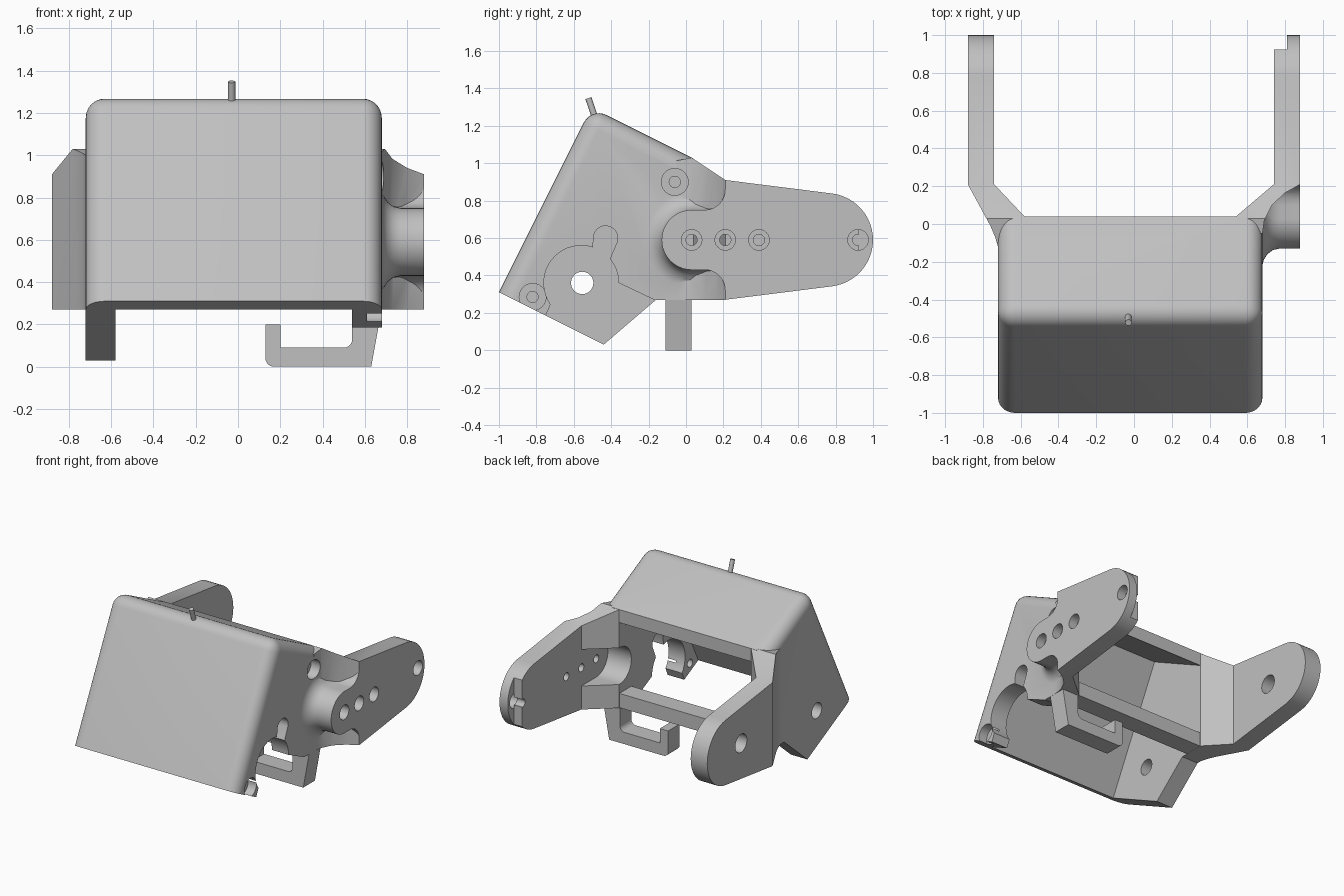
import bpy, bmesh
from math import sin, cos, radians
from mathutils import Vector

if "Cube" in bpy.data.objects:
    bpy.data.objects.remove(bpy.data.objects["Cube"])

grey = bpy.data.materials.new("plain grey")
grey.use_nodes = True
grey.diffuse_color = (0.53, 0.53, 0.53, 1)
grey.node_tree.nodes["Principled BSDF"].inputs["Base Color"].default_value = grey.diffuse_color


def arc(cu, cv, r, a0, a1, n=12):
    angles = [radians(a0 + (a1 - a0) * i / n) for i in range(n + 1)]
    return [(cu + r * cos(a), cv + r * sin(a)) for a in angles]


def loft(name, rings):
    """Skin a list of equal rings and cap both ends."""
    bm = bmesh.new()
    rows = [[bm.verts.new(p) for p in ring] for ring in rings]
    n = len(rows[0])
    for r0, r1 in zip(rows, rows[1:]):
        for i in range(n):
            j = (i + 1) % n
            bm.faces.new((r0[i], r0[j], r1[j], r1[i]))
    bm.faces.new(rows[0])
    bm.faces.new(rows[-1])
    bmesh.ops.recalc_face_normals(bm, faces=bm.faces)
    mesh = bpy.data.meshes.new(name)
    bm.to_mesh(mesh)
    bm.free()
    mesh.materials.append(grey)
    obj = bpy.data.objects.new(name, mesh)
    bpy.context.collection.objects.link(obj)
    return obj


def prism(name, pts, axis, lo, hi):
    """Extrude a 2D outline along an axis."""
    place = {"x": lambda u, v, w: (w, u, v),
             "y": lambda u, v, w: (u, w, v),
             "z": lambda u, v, w: (u, v, w)}[axis]
    return loft(name, [[place(u, v, w) for u, v in pts] for w in (lo, hi)])


def activate(obj):
    bpy.ops.object.select_all(action="DESELECT")
    obj.select_set(True)
    bpy.context.view_layer.objects.active = obj


def combine(obj, tool, operation):
    mod = obj.modifiers.new("join", "BOOLEAN")
    mod.operation, mod.solver, mod.object = operation, "EXACT", tool
    activate(obj)
    bpy.ops.object.modifier_apply(modifier=mod.name)
    bpy.data.objects.remove(tool)


def drill(obj, y, z, r, lo, hi):
    hole = prism("drill", arc(y, z, r, 0, 345, 23), "x", lo, hi)
    combine(obj, hole, "DIFFERENCE")


# Tilted housing with rounded front and top edges
bottom_front, apex, top_rear = (-1.0, 0.31), (-0.506, 1.298), (0.04, 1.025)
housing = prism("housing_and_arms",
                [bottom_front, apex, top_rear, (0.04, 0.27), (-0.16, 0.27), (-0.44, 0.03)],
                "x", -0.72, 0.68)
bm = bmesh.new()
bm.from_mesh(housing.data)


def corner(v):
    for i, p in enumerate((bottom_front, apex, top_rear)):
        if (Vector(p) - Vector((v.co.y, v.co.z))).length < 0.001:
            return i
    return -1


rounded = []
for e in bm.edges:
    a, b = sorted(corner(v) for v in e.verts)
    if a >= 0 and (a != b or a == 1):
        rounded.append(e)
bmesh.ops.bevel(bm, geom=rounded, offset=0.09, segments=7, profile=0.5, affect="EDGES")
bm.to_mesh(housing.data)
bm.free()

# Arms: side outline crossed with a flared plan
side = ([(-0.2, 0.27), (0.21, 0.27)] + arc(0.75, 0.59, 0.25, -83, 83, 24)
        + [(0.21, 0.91), (0.03, 1.03), (-0.12, 1.0), (-0.2, 0.95)])
right_plan = [(-0.5, -0.12), (-0.72, -0.12), (-0.735, -0.07), (-0.76, -0.01),
              (-0.88, 0.21), (-0.88, 1.1), (-0.5, 1.1)]
left_plan = [(0.46, -0.05), (0.68, -0.05), (0.69, 0.02), (0.73, 0.1),
             (0.8, 0.165), (0.88, 0.21), (0.88, 1.1), (0.46, 1.1)]
for plan, lo, hi in ((right_plan, -1, -0.4), (left_plan, 0.4, 1)):
    arm = prism("arm", side, "x", lo, hi)
    combine(arm, prism("plan", plan, "z", -0.1, 1.5), "INTERSECT")
    combine(housing, arm, "UNION")

# Filleted round boss on the left flank
rings = []
for x, d in ((0.6, 0.09), (0.68, 0.09), (0.687, 0.06), (0.706, 0.03),
             (0.735, 0.008), (0.77, 0), (0.88, 0)):
    upper = [(0.25, 0.86)] + arc(0.1, 0.86, 0.11 - d, 0, -90, 8)
    lower = [(u, 1.18 - v) for u, v in reversed(upper)]
    outline = upper + arc(0.03, 0.59, 0.16 + d, 90, 270, 24) + lower
    rings.append([(x, u, v) for u, v in outline])
combine(housing, loft("boss", rings), "UNION")

# Hollow interior, open below and behind
cavity = prism("cavity", [(-1.054, 0.0), (-0.466, 1.178), (0.04, 0.925), (0.1, 0.925),
                          (0.1, -0.2), (-1.054, -0.2)], "x", -0.58, 0.54)
combine(housing, cavity, "DIFFERENCE")
gap = prism("arm_gap", [(-0.58, 0.04), (0.54, 0.04), (0.74, 0.21), (0.74, 1.2),
                        (-0.74, 1.2), (-0.74, 0.21)], "z", -0.2, 1.6)
combine(housing, gap, "DIFFERENCE")
pocket = prism("boss_pocket", arc(0.03, 0.59, 0.14, 90, 270, 18) + [(0.3, 0.45), (0.3, 0.73)],
               "x", 0.4, 0.739)
combine(housing, pocket, "DIFFERENCE")
tip_step = prism("tip_step", [(0.7, 0.925), (0.81, 0.925), (0.81, 1.1), (0.7, 1.1)], "z", 0, 1.2)
combine(housing, tip_step, "DIFFERENCE")

# Keyhole cut-out in the left wall
keyhole = ([(-0.75, 0.0), (-0.75, 0.185)] + arc(-0.56, 0.36, 0.2, 215, 72, 18)
           + arc(-0.43, 0.6, 0.065, 165, -20, 12) + arc(-0.56, 0.36, 0.2, 40, 0, 5)
           + [(-0.16, 0.265), (-0.16, 0.0)])
combine(housing, prism("keyhole", keyhole, "x", 0.5, 0.8), "DIFFERENCE")

# Counterbored screw holes and plain pivot holes
for y, z in ((-0.82, 0.285), (-0.06, 0.9)):
    drill(housing, y, z, 0.072, 0.61, 1)
    drill(housing, y, z, 0.03, 0.5, 0.65)
for y in (0.03, 0.21, 0.39, 0.92):
    drill(housing, y, 0.59, 0.055, 0.81, 1)
    drill(housing, y, 0.59, 0.03, 0.6, 0.85)
drill(housing, -0.555, 0.36, 0.06, -1, -0.5)
drill(housing, 0.59, 0.59, 0.07, -1, -0.6)

# Cross bar and hanging hook
prism("cross_bar", [(-0.11, 0.271), (0.035, 0.271), (0.035, 0.38), (-0.11, 0.38)], "x", -0.6, 0.56)
hook = ([(0.2, 0.2), (0.13, 0.2)] + arc(0.17, 0.04, 0.04, 180, 270, 6)
        + [(0.63, 0), (0.68, 0.275), (0.54, 0.275)]
        + arc(0.5, 0.13, 0.04, 0, -90, 6) + [(0.2, 0.09)])
prism("hook", hook, "y", -0.11, 0.03)

# Small pin on the top edge
start, end = Vector((-0.03, -0.485, 1.24)), Vector((-0.03, -0.522, 1.348))
bpy.ops.mesh.primitive_cylinder_add(vertices=16, radius=0.017, depth=(end - start).length,
                                    location=(start + end) / 2)
pin = bpy.context.object
pin.name = "pin"
pin.rotation_euler = (end - start).to_track_quat("Z", "Y").to_euler()
pin.data.materials.append(grey)

for obj in (housing, bpy.data.objects["hook"], pin):
    activate(obj)
    bpy.ops.object.shade_smooth_by_angle(angle=radians(28))
